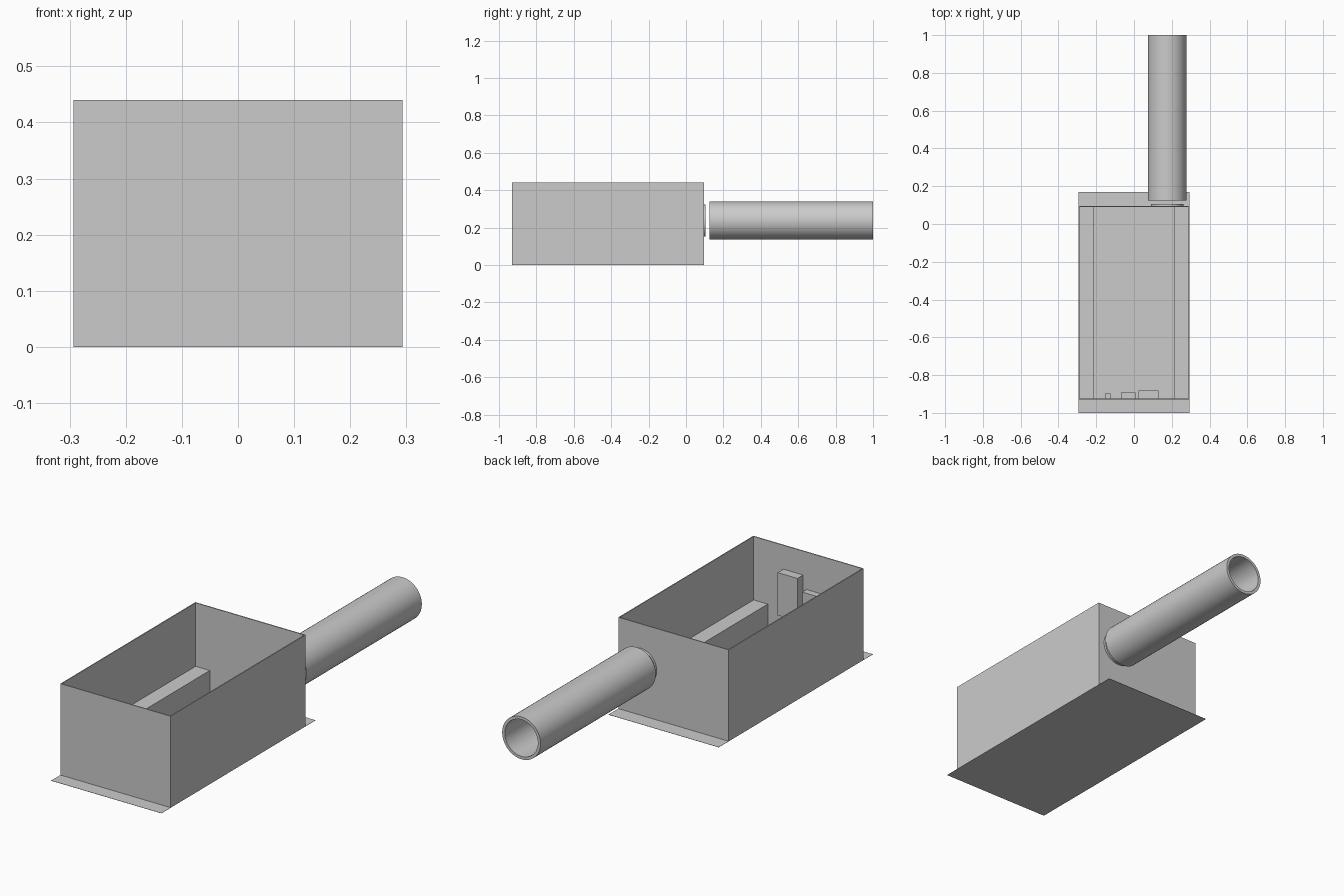
import bpy, bmesh, math
from mathutils import Matrix

if "Cube" in bpy.data.objects:
    bpy.data.objects.remove(bpy.data.objects["Cube"])

grey = bpy.data.materials.new("light_grey")
grey.diffuse_color = (0.6, 0.6, 0.6, 1)
grey.use_nodes = True
grey.node_tree.nodes["Principled BSDF"].inputs["Base Color"].default_value = grey.diffuse_color


def add_object(name, bm):
    bmesh.ops.recalc_face_normals(bm, faces=bm.faces)
    me = bpy.data.meshes.new(name)
    bm.to_mesh(me)
    bm.free()
    me.materials.append(grey)
    ob = bpy.data.objects.new(name, me)
    bpy.context.collection.objects.link(ob)
    return ob


def box(name, x0, x1, y0, y1, z0, z1):
    bm = bmesh.new()
    bmesh.ops.create_cube(bm, size=1)
    for v in bm.verts:
        v.co = ((x0 + x1) / 2 + v.co.x * (x1 - x0),
                (y0 + y1) / 2 + v.co.y * (y1 - y0),
                (z0 + z1) / 2 + v.co.z * (z1 - z0))
    return add_object(name, bm)


def smooth(ob):
    bpy.ops.object.select_all(action='DESELECT')
    ob.select_set(True)
    bpy.context.view_layer.objects.active = ob
    bpy.ops.object.shade_smooth_by_angle(angle=math.radians(30))


W, H, T = 0.293, 0.44, 0.005     # half width, wall height, wall thickness
Y0, Y1 = -0.93, 0.095            # front and back of the walls
PX, PZ = 0.175, 0.237            # pipe axis

# Floor sheet, sticking out past both end walls
box("floor", -W, W, -1.0, 0.17, 0, 0.001)

# Four thin walls
box("front_wall", -W, W, Y0, Y0 + T, 0, H)
box("back_wall", -W, W, Y1 - T, Y1, 0, H)
for side, s in (("left", -1), ("right", 1)):
    a, b = sorted((s * W, s * (W - T)))
    box(side + "_wall", a, b, Y0 + T, Y1 - T, 0, H)
    # Long ledge along the inside of each wall
    a, b = sorted((s * (W - T), s * 0.213))
    box(side + "_ledge", a, b, Y0 + T, Y1 - T, 0, 0.135)

# Cabinets on the inner face of the front wall
for name, x0, x1, y1, z0, z1 in (
        ("large_cabinet", 0.025, 0.13, -0.882, 0.12, 0.325),
        ("medium_cabinet", -0.07, 0.007, -0.893, 0.12, 0.26),
        ("small_cabinet", -0.153, -0.125, -0.898, 0.12, 0.2)):
    box(name, x0, x1, Y0 + T, y1, z0, z1)

# Pipe: ring-shaped profile swept round the axis, open at both ends
bm = bmesh.new()
profile = [(0.102, 0.125), (0.102, 1.0), (0.088, 1.0), (0.088, 0.125)]
pv = [bm.verts.new((PX + r, y, PZ)) for r, y in profile]
edges = [bm.edges.new((pv[i], pv[(i + 1) % 4])) for i in range(4)]
bmesh.ops.spin(bm, geom=pv + edges, cent=(PX, 0, PZ), axis=(0, 1, 0),
               angle=math.tau, steps=48)
bmesh.ops.remove_doubles(bm, verts=bm.verts, dist=1e-4)
smooth(add_object("pipe", bm))

# Shallow disc on the back wall facing the pipe
bm = bmesh.new()
bmesh.ops.create_cone(bm, cap_ends=True, segments=48, radius1=0.086,
                      radius2=0.086, depth=0.011,
                      matrix=Matrix.Translation((PX, Y1 + 0.005, PZ))
                      @ Matrix.Rotation(math.pi / 2, 4, 'X'))
smooth(add_object("wall_disc", bm))
